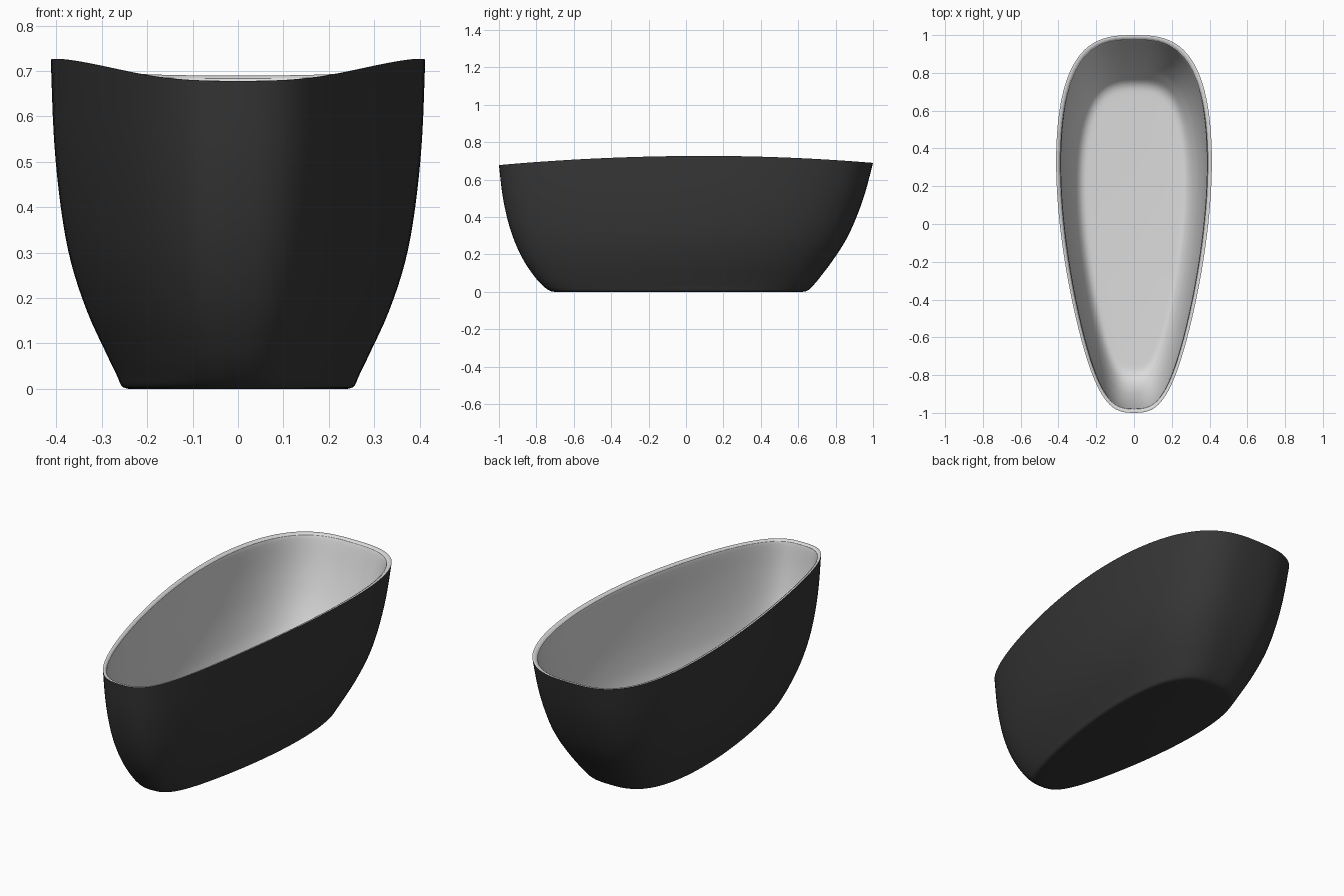
import bpy, bmesh, math

cube = bpy.data.objects.get("Cube")
if cube:
    bpy.data.objects.remove(cube, do_unlink=True)

SEGMENTS = 128
RIM_TOP = 0.727


def make_material(name, colour):
    mat = bpy.data.materials.new(name)
    mat.use_nodes = True
    mat.diffuse_color = colour
    mat.node_tree.nodes["Principled BSDF"].inputs["Base Color"].default_value = colour
    return mat


def spline(points, steps):
    """Smooth curve through the given levels."""
    out = []
    for i in range(len(points) - 1):
        p0, p1 = points[max(i - 1, 0)], points[i]
        p2, p3 = points[i + 1], points[min(i + 2, len(points) - 1)]
        for s in range(steps):
            t = s / steps
            out.append([0.5 * (2 * b + (c - a) * t + (2 * a - 5 * b + 4 * c - d) * t * t
                               + (3 * b - a - 3 * c + d) * t ** 3)
                        for a, b, c, d in zip(p0, p1, p2, p3)])
    return out + [list(points[-1])]


def egg_ring(level):
    """Blunt egg outline at one level, wide at the back, narrow at the front."""
    z, half_width, y_front, y_back = level
    ring = []
    for i in range(SEGMENTS):
        a = 2 * math.pi * i / SEGMENTS
        u, s = math.cos(a), math.sin(a)
        blunt = math.copysign(abs(s) ** 0.7, -s)
        x = half_width * blunt * (0.97 + 0.27 * u + 0.05 * u ** 4) / 1.017
        y = (y_front + y_back) / 2 + u * (y_back - y_front) / 2
        # the rim dips towards both ends
        dip = (0.0405 if y < 0.1 else 0.046) * (y - 0.1) ** 2
        ring.append((x, y, z - dip * (max(z, 0) / RIM_TOP) ** 2))
    return ring


def loft(name, levels, mat, end_faces_up):
    """Skin a stack of rings and close the last one with a flat face."""
    bm = bmesh.new()
    rings = [[bm.verts.new(p) for p in egg_ring(lv)] for lv in levels]
    for r0, r1 in zip(rings, rings[1:]):
        for i in range(SEGMENTS):
            j = (i + 1) % SEGMENTS
            bm.faces.new((r0[i], r0[j], r1[j], r1[i]))
    end = bm.faces.new(rings[-1])
    bmesh.ops.recalc_face_normals(bm, faces=bm.faces[:])
    bm.normal_update()
    if (end.normal.z > 0) != end_faces_up:
        bmesh.ops.reverse_faces(bm, faces=bm.faces[:])
    mesh = bpy.data.meshes.new(name)
    bm.to_mesh(mesh)
    bm.free()
    mesh.materials.append(mat)
    obj = bpy.data.objects.new(name, mesh)
    bpy.context.collection.objects.link(obj)
    bpy.ops.object.select_all(action="DESELECT")
    obj.select_set(True)
    bpy.context.view_layer.objects.active = obj
    bpy.ops.object.shade_smooth_by_angle(angle=math.radians(40))


black = make_material("matte_black", (0.037, 0.037, 0.037, 1))
white = make_material("white_enamel", (0.72, 0.72, 0.72, 1))

# Outer shell, rim to base: height, half width, front y, back y
outer = [
    (0.727, 0.412, -1.0, 1.0),
    (0.55, 0.405, -0.982, 0.958),
    (0.40, 0.390, -0.954, 0.908),
    (0.28, 0.368, -0.918, 0.854),
    (0.17, 0.332, -0.868, 0.785),
    (0.08, 0.291, -0.808, 0.718),
    (0.03, 0.267, -0.762, 0.676),
    (0.006, 0.256, -0.728, 0.648),
    (0.0, 0.242, -0.70, 0.62),
]
loft("outer_shell", spline(outer, 4), black, False)

# Rounded rim lip, inner wall and floor
inner = [
    (0.727, 0.412, -1.0, 1.0),
    (0.726, 0.403, -0.99, 0.99),
    (0.719, 0.393, -0.981, 0.98),
    (0.70, 0.387, -0.975, 0.971),
    (0.55, 0.381, -0.958, 0.933),
    (0.40, 0.366, -0.930, 0.883),
    (0.28, 0.342, -0.892, 0.828),
    (0.21, 0.317, -0.855, 0.785),
    (0.17, 0.293, -0.818, 0.755),
    (0.152, 0.267, -0.78, 0.723),
    (0.148, 0.235, -0.735, 0.68),
]
loft("inner_basin", spline(inner, 4), white, True)
